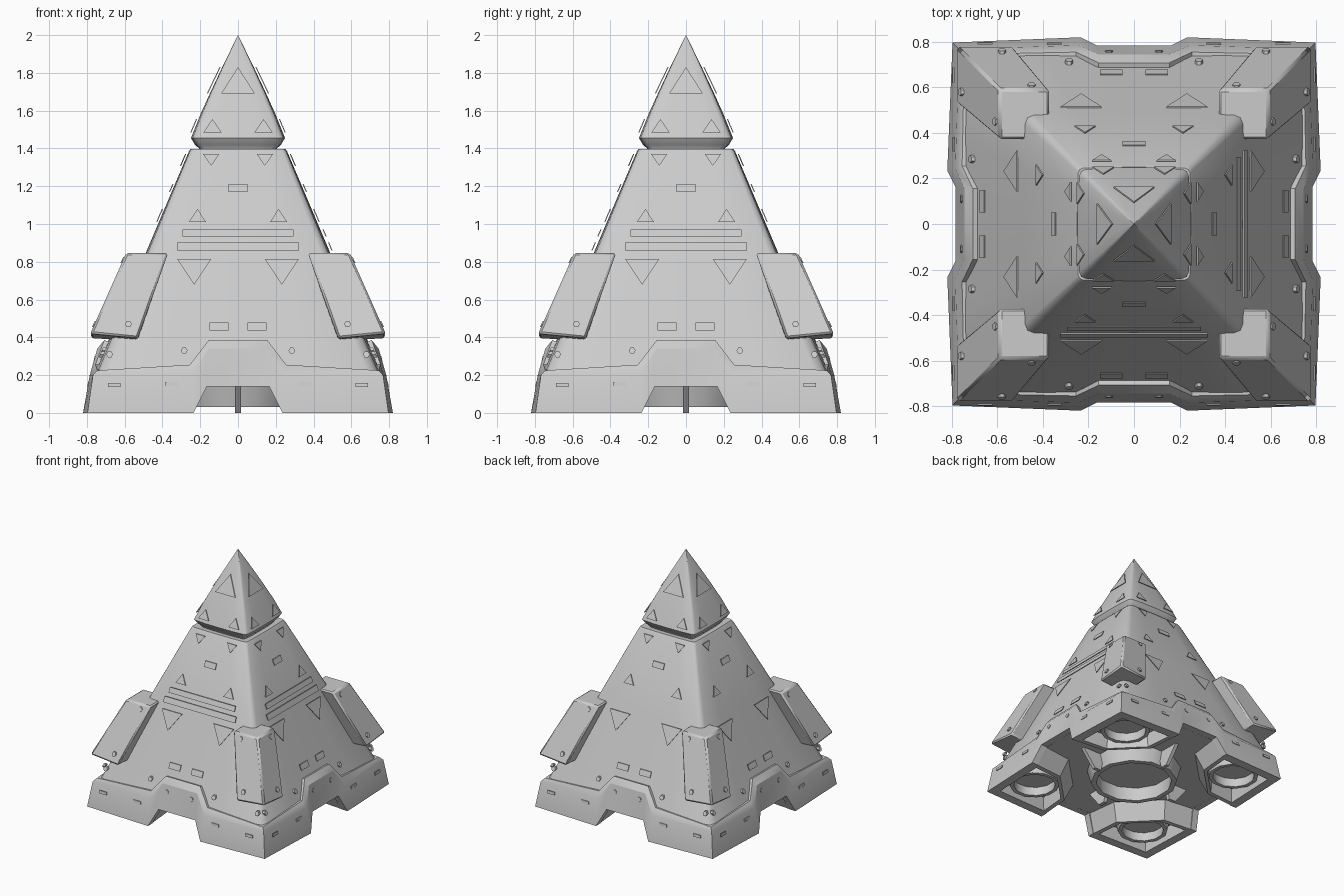
import bpy, bmesh, math
from mathutils import Matrix, Vector

if "Cube" in bpy.data.objects:
    bpy.data.objects.remove(bpy.data.objects["Cube"])


def make(name, verts, faces, smooth=50, bevel=0):
    me = bpy.data.meshes.new(name)
    me.from_pydata([tuple(v) for v in verts], [], faces)
    bm = bmesh.new()
    bm.from_mesh(me)
    bmesh.ops.remove_doubles(bm, verts=bm.verts, dist=1e-5)
    bmesh.ops.recalc_face_normals(bm, faces=bm.faces)
    bm.to_mesh(me)
    bm.free()
    ob = bpy.data.objects.new(name, me)
    bpy.context.collection.objects.link(ob)
    if bevel:
        m = ob.modifiers.new("bevel", 'BEVEL')
        m.width, m.segments = bevel, 1
    bpy.ops.object.select_all(action='DESELECT')
    ob.select_set(True)
    bpy.context.view_layer.objects.active = ob
    if smooth:
        bpy.ops.object.shade_smooth_by_angle(angle=math.radians(smooth))
    return ob


def loft(rings, cap=True, wrap=False):
    n = len(rings[0])
    verts = [p for r in rings for p in r]
    faces = []
    for k in range(len(rings) if wrap else len(rings) - 1):
        a, b = k * n, (k + 1) % len(rings) * n
        faces += [(a + i, a + (i + 1) % n, b + (i + 1) % n, b + i) for i in range(n)]
    if cap:
        faces += [tuple(range(n)), tuple(range(len(verts) - n, len(verts)))]
    return verts, faces


def spin(p, k):
    return Matrix.Rotation(k * math.pi / 2, 3, 'Z') @ Vector(p)


def section(h, z, c, e):
    """Rounded square with slightly bulging sides."""
    d = c + (e - c) * 0.707
    side = [(-d, d), (-c, e), (-.5, .993), (0, 1), (.5, .993), (c, e)]
    return [spin((x * h, -y * h, z), k) for k in range(4) for x, y in side]


def lerp(table, z):
    for (z0, h0), (z1, h1) in zip(table, table[1:]):
        if z <= z1:
            break
    return h0 + (h1 - h0) * (z - z0) / (z1 - z0)


# Main hull and nose
HULL = [(.2, .765), (.85, .487), (1.385, .26)]
NOSE = [(1.455, .249), (1.7, .145), (2, .0)]
hull = [(.14, .73)] + HULL + [(1.398, .25), (1.392, .2)]
make("hull", *loft([section(h, z, .9, .98) for z, h in hull]))
nose = [(1.36, .2), (1.4, .206), (1.42, .228), (1.447, .244), (1.455, .249),
        (1.58, .199), (1.7, .145), (1.85, .074), (2, .0004)]
make("nose", *loft([section(h, z, .85, .965) for z, h in nose]))


# Armoured skirt around the base: (x, outward, z) for corner, notch edge, notch top
def skirt_ring(corner, edge, top):
    mir = lambda p: (-p[0], p[1], p[2])
    side = [mir(corner), mir(edge), mir(top), top, edge]
    return [spin((x, -y, z), k) for k in range(4) for x, y, z in side]


make("skirt", *loft([
    skirt_ring((.745, .745, 0), (.235, .765, 0), (.165, .73, .14)),
    skirt_ring((.797, .797, 0), (.235, .82, 0), (.165, .785, .14)),
    skirt_ring((.768, .768, .2), (.245, .785, .2), (.155, .745, .34)),
    skirt_ring((.745, .745, .225), (.255, .755, .255), (.155, .708, .385)),
    skirt_ring((.70, .70, .225), (.255, .70, .255), (.155, .66, .37)),
], cap=False, wrap=True), smooth=25)

# Hollow feet under the corners
low = [(.237, .78), (.76, .76), (.78, .237), (.52, .26), (.26, .52)]
high = [(.167, .74), (.74, .74), (.74, .167), (.48, .2), (.2, .48)]
shrink = lambda p, s: (.52 + (p[0] - .52) * s, .52 + (p[1] - .52) * s)
for k in range(4):
    rings = [[spin((x, y, .15), k) for x, y in high],
             [spin((x, y, 0), k) for x, y in low],
             [spin((*shrink(p, .86), 0), k) for p in low],
             [spin((*shrink(p, .82), .11), k) for p in low]]
    make("foot", *loft(rings), smooth=25)


# Thruster rims under the hull
def rim(name, cx, cy, r, z0, z1, n, t):
    ring = lambda rad, z: [(cx + rad * math.cos(math.tau * (i + .5) / n),
                            cy + rad * math.sin(math.tau * (i + .5) / n), z) for i in range(n)]
    make(name, *loft([ring(r * 1.1, z1), ring(r, z0), ring(r - t, z0), ring(r - t, z1)],
                     cap=False, wrap=True), smooth=35)


rim("main_thruster", 0, 0, .33, .03, .15, 12, .04)
for sx in (-1, 1):
    for sy in (-1, 1):
        rim("corner_thruster", sx * .54, sy * .54, .19, .04, .12, 12, .03)

# Keel fins seen through the notches
for k in range(4):
    outline = [(.31, .15), (.52, .15), (.40, .0), (.34, .0)]
    rings = [[spin((x, -y, z), k) for y, z in outline] for x in (-.015, .015)]
    make("keel_fin", *loft(rings), smooth=0)

# Corner pods
for k in range(4):
    a, b = .53, .782
    c, d = .37, .592
    bottom = [(a, a, .38), (b, a, .395), (b, b, .42), (a, b, .395)]
    top = [(c, c, .847), (d, c, .847), (d, d, .847), (c, d, .847)]
    make("corner_pod", *loft([[spin(p, k) for p in bottom], [spin(p, k) for p in top]]),
         smooth=30, bevel=.012)

# Surface markings: thin plates floating just off each face
POD = [(.42, .782), (.847, .592)]
LOWER = [(0, .812), (.2, .778)]
RAISED = [(.14, .785), (.34, .745)]


def tri(x, z, w, h):
    return [(x - w / 2, z), (x + w / 2, z), (x, z + h)]


def bar(x, z, w, h):
    return [(x - w / 2, z - h / 2), (x + w / 2, z - h / 2), (x + w / 2, z + h / 2), (x - w / 2, z + h / 2)]


def hexa(x, z):
    return [(x + .018 * math.cos(math.tau * i / 6), z + .018 * math.sin(math.tau * i / 6)) for i in range(6)]


def plates(name, surface, shapes, k, lift=.014, thick=.006):
    verts, faces = [], []
    for s in shapes:
        v, f = loft([[spin((x, -lerp(surface, z) - o, z), k) for x, z in s]
                     for o in (lift - thick, lift)])
        faces += [tuple(i + len(verts) for i in g) for g in f]
        verts += v
    make(name, verts, faces, smooth=0)


both = lambda fn, x, *a: [fn(-x, *a), fn(x, *a)]
for k in range(4):
    plates("nose_triangles", NOSE,
           [tri(0, 1.69, .18, .14)] + both(tri, .135, 1.485, .095, .07), k, .016)
    plates("hull_triangles", HULL,
           both(tri, .142, 1.37, .085, -.062) + both(tri, .215, 1.01, .092, .07)
           + both(tri, .232, .815, .18, -.135), k)
    plates("hull_slots", HULL, [bar(0, 1.19, .1, .042)] + both(bar, .1, .458, .1, .042), k)
    plates("hull_bolts", HULL, both(hexa, .285, .33) + both(hexa, .68, .31), k, .012, .02)
    plates("pod_bolts", POD, both(hexa, .45, .81) + both(hexa, .58, .47), k, .006, .012)
    plates("skirt_slots", LOWER, both(bar, .35, .153, .065, .022) + both(bar, .655, .148, .065, .022), k, .01)
    plates("skirt_bolts", RAISED, both(hexa, .11, .285), k, .006, .012)
    if k < 2:  # stripes only on front and right
        plates("hull_stripes", HULL, [bar(0, .953, .59, .038), bar(0, .882, .645, .042)], k, .018)
